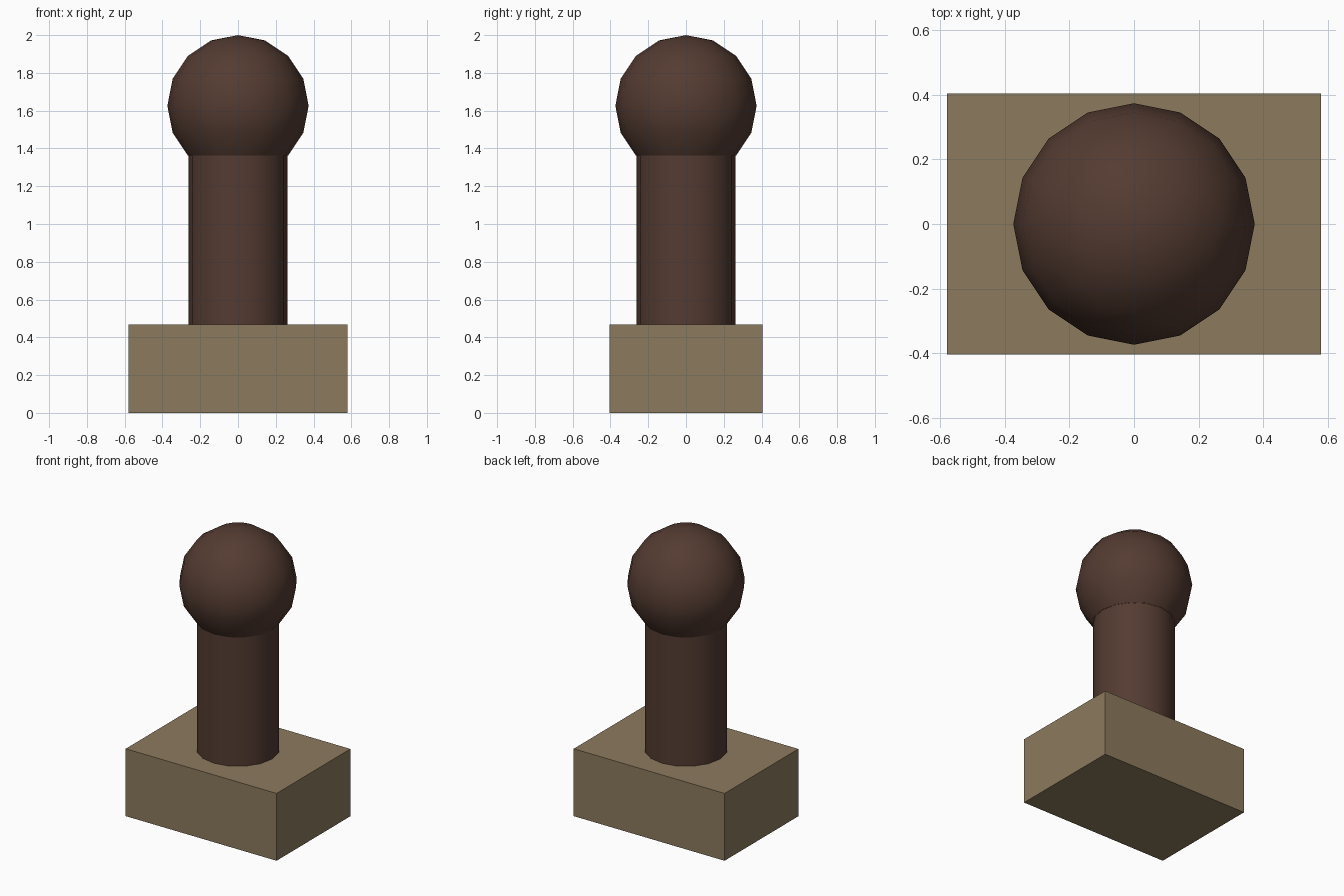
import bpy, bmesh, math

if "Cube" in bpy.data.objects:
    bpy.data.objects.remove(bpy.data.objects["Cube"])

SIDES = 16
BASE_TOP, BALL_R = 0.467, 0.374
BALL_Z = 2.0 - BALL_R
NECK_R = BALL_R * math.sin(math.radians(45))
NECK_Z = BALL_Z - NECK_R


def material(name, rgb):
    m = bpy.data.materials.new(name)
    m.diffuse_color = (*rgb, 1.0)
    m.use_nodes = True
    m.node_tree.nodes["Principled BSDF"].inputs["Base Color"].default_value = m.diffuse_color
    return m


def make_object(name, bm, mat):
    bmesh.ops.recalc_face_normals(bm, faces=bm.faces[:])
    mesh = bpy.data.meshes.new(name)
    bm.to_mesh(mesh)
    bm.free()
    mesh.materials.append(mat)
    ob = bpy.data.objects.new(name, mesh)
    bpy.context.collection.objects.link(ob)
    return ob


def lathe(name, profile, mat):
    """Spin an (r, z) profile round the z axis, smooth shaded."""
    bm = bmesh.new()
    verts = [bm.verts.new((r, 0, z)) for r, z in profile]
    edges = [bm.edges.new(pair) for pair in zip(verts, verts[1:])]
    bmesh.ops.spin(bm, geom=verts + edges, cent=(0, 0, 0), axis=(0, 0, 1),
                   angle=math.tau, steps=SIDES, use_duplicate=False)
    bmesh.ops.remove_doubles(bm, verts=bm.verts[:], dist=1e-4)
    for f in bm.faces:
        f.smooth = True
    return make_object(name, bm, mat)


tan = material("tan", (0.262, 0.197, 0.110))
brown = material("dark brown", (0.088, 0.044, 0.031))

# Rectangular base block
bm = bmesh.new()
bmesh.ops.create_cube(bm, size=1.0)
for v in bm.verts:
    v.co.x *= 1.158
    v.co.y *= 0.808
    v.co.z = (v.co.z + 0.5) * BASE_TOP
make_object("base_block", bm, tan)

# Straight post from block to ball
lathe("post", [(NECK_R - 0.002, BASE_TOP), (NECK_R - 0.002, NECK_Z)], brown)

# Ball, cut off at the 45 degree ring where it meets the post
angles = [math.radians(-45 + 22.5 * i) for i in range(7)]
lathe("ball", [(BALL_R * math.cos(a), BALL_Z + BALL_R * math.sin(a))
               for a in angles], brown)
